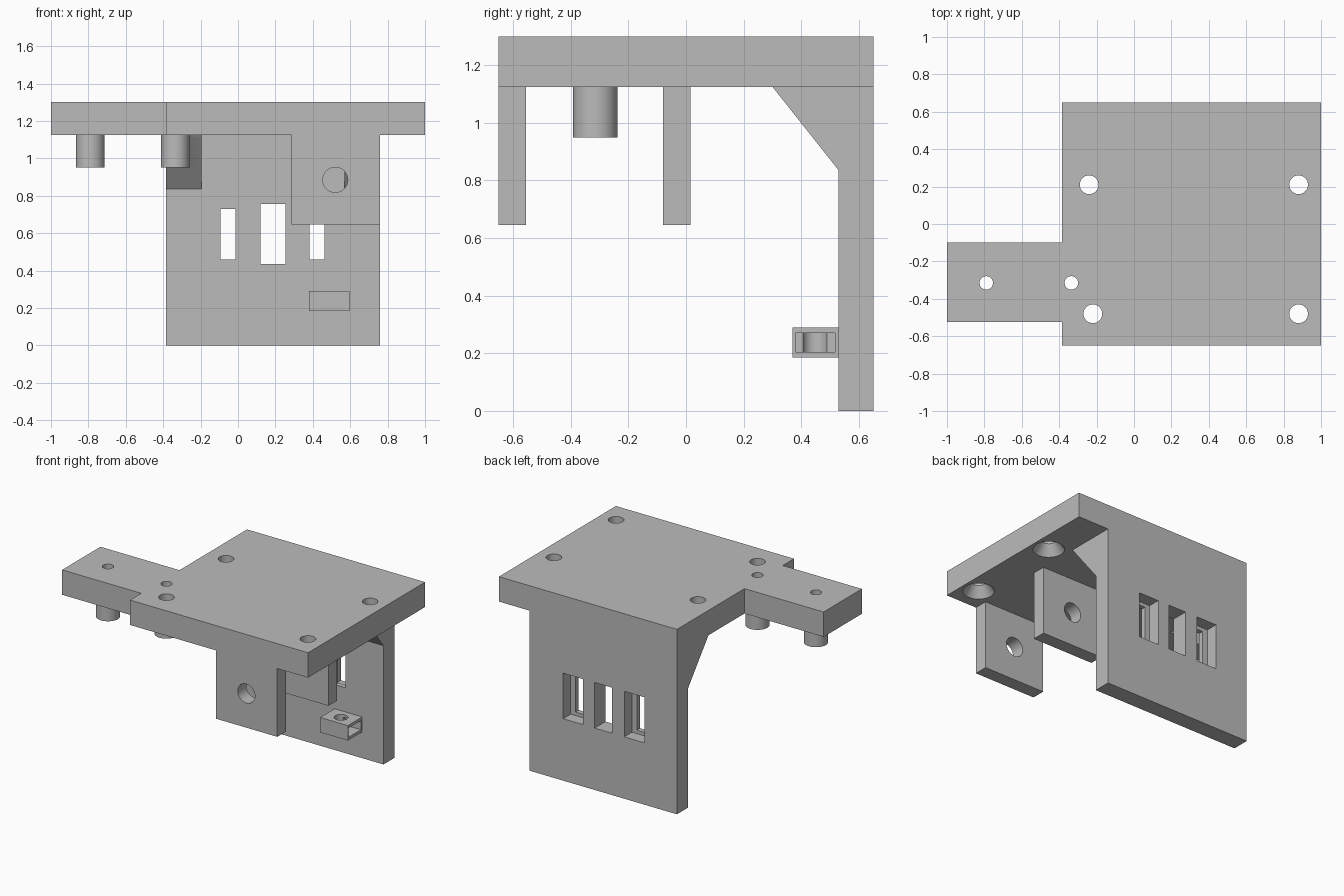
import bpy, bmesh, math
from mathutils import Matrix, Vector

if "Cube" in bpy.data.objects:
    bpy.data.objects.remove(bpy.data.objects["Cube"])

grey = bpy.data.materials.new("plain grey")
grey.use_nodes = True
grey.diffuse_color = (0.5, 0.5, 0.5, 1)
grey.node_tree.nodes["Principled BSDF"].inputs["Base Color"].default_value = (0.5, 0.5, 0.5, 1)


def make(name, bm):
    bmesh.ops.recalc_face_normals(bm, faces=bm.faces)
    mesh = bpy.data.meshes.new(name)
    bm.to_mesh(mesh)
    bm.free()
    mesh.materials.append(grey)
    ob = bpy.data.objects.new(name, mesh)
    bpy.context.collection.objects.link(ob)
    return ob


def prism(name, points, offset):
    """Extrude a closed 3D outline along an offset."""
    bm = bmesh.new()
    face = bm.faces.new([bm.verts.new(p) for p in points])
    ext = bmesh.ops.extrude_face_region(bm, geom=[face], use_keep_orig=True)
    verts = [g for g in ext["geom"] if isinstance(g, bmesh.types.BMVert)]
    bmesh.ops.translate(bm, verts=verts, vec=offset)
    return make(name, bm)


def box(name, x, y, z):
    base = [(x[0], y[0], z[0]), (x[1], y[0], z[0]), (x[1], y[1], z[0]), (x[0], y[1], z[0])]
    return prism(name, base, (0, 0, z[1] - z[0]))


def rod(name, start, end, r1, r2=None):
    """Cylinder or cone between two points."""
    a, b = Vector(start), Vector(end)
    turn = (b - a).to_track_quat("Z", "Y").to_matrix().to_4x4()
    bm = bmesh.new()
    bmesh.ops.create_cone(bm, cap_ends=True, segments=48, radius1=r1,
                          radius2=r1 if r2 is None else r2, depth=(b - a).length,
                          matrix=Matrix.Translation((a + b) / 2) @ turn)
    return make(name, bm)


def combine(target, tools, operation):
    """Apply each helper solid to the target, then remove the helper."""
    for tool in tools:
        tool.hide_render = True
        mod = target.modifiers.new("combine", "BOOLEAN")
        mod.operation, mod.solver, mod.object = operation, "EXACT", tool
        bpy.context.view_layer.objects.active = target
        bpy.ops.object.modifier_apply(modifier=mod.name)
        bpy.data.objects.remove(tool)


def finish(ob):
    bm = bmesh.new()
    bm.from_mesh(ob.data)
    bmesh.ops.remove_doubles(bm, verts=bm.verts, dist=0.0001)
    bmesh.ops.dissolve_limit(bm, angle_limit=math.radians(1), verts=bm.verts, edges=bm.edges)
    bm.to_mesh(ob.data)
    bm.free()
    bpy.ops.object.select_all(action="DESELECT")
    ob.select_set(True)
    bpy.context.view_layer.objects.active = ob
    bpy.ops.object.shade_smooth_by_angle(angle=math.radians(30))


TOP, UNDER, INSIDE = 1.30, 1.125, 1.2
BACK, LEFT, RIGHT = 0.53, 0.76, -0.385

# Top plate with its side arm
outline = [(RIGHT, -0.65), (1, -0.65), (1, 0.65), (RIGHT, 0.65),
           (RIGHT, -0.10), (-1, -0.10), (-1, -0.525), (RIGHT, -0.525)]
body = prism("bracket_body", [(x, y, UNDER) for x, y in outline], (0, 0, TOP - UNDER))

# Back plate, two hanging lugs and two corner gussets
solids = [box("back_plate", (RIGHT, LEFT), (BACK, 0.65), (0, INSIDE))]
for y in (-0.65, -0.08):
    solids.append(box("lug", (0.285, LEFT), (y, y + 0.095), (0.645, INSIDE)))
for x in (RIGHT, LEFT - 0.19):
    side = [(0.30, UNDER), (BACK, 0.835), (0.6, 0.835), (0.6, INSIDE), (0.30, INSIDE)]
    solids.append(prism("gusset", [(x, y, z) for y, z in side], (0.19, 0, 0)))
combine(body, solids, "UNION")

# Countersunk screw holes
cuts = []
for x, y in ((-0.24, 0.21), (0.88, 0.21), (-0.22, -0.48), (0.88, -0.48)):
    cuts.append(rod("screw_hole", (x, y, 1.1), (x, y, 1.4), 0.05))
    cuts.append(rod("countersink", (x, y, UNDER - 0.01), (x, y, UNDER + 0.07), 0.107, 0.05))

# Shaft hole through both lugs
cuts.append(rod("shaft_hole", (0.52, -0.8, 0.885), (0.52, 0.1, 0.885), 0.067))

# Back windows: plain centre opening, stepped openings either side
cuts.append(box("centre_window", (0.12, 0.255), (0.4, 0.8), (0.435, 0.755)))
for x in (-0.053, 0.423):
    cuts.append(box("side_window", (x - 0.04, x + 0.04), (0.4, 0.8), (0.46, 0.73)))
    cuts.append(box("window_step", (x - 0.078, x + 0.078), (0.565, 0.8), (0.435, 0.755)))

# Bored bosses under the arm
bosses = []
for name, x in (("outer_boss", -0.79), ("inner_boss", -0.335)):
    boss = rod(name, (x, -0.315, 0.95), (x, -0.315, UNDER), 0.077)
    combine(boss, [rod("bore", (x, -0.315, 0.9), (x, -0.315, 1.2), 0.036)], "DIFFERENCE")
    bosses.append(boss)
    cuts.append(rod("bore", (x, -0.315, 1.0), (x, -0.315, 1.4), 0.036))
combine(body, cuts, "DIFFERENCE")

# Nut holder: side pocket crossed by a vertical hole
holder = box("nut_holder", (0.38, 0.595), (0.37, BACK), (0.185, 0.29))
combine(holder, [box("pocket", (0.475, 0.7), (0.38, 0.517), (0.205, 0.27)),
                 rod("bolt_hole", (0.4875, 0.448, 0.1), (0.4875, 0.448, 0.4), 0.044)], "DIFFERENCE")

for part in [body, holder] + bosses:
    finish(part)
